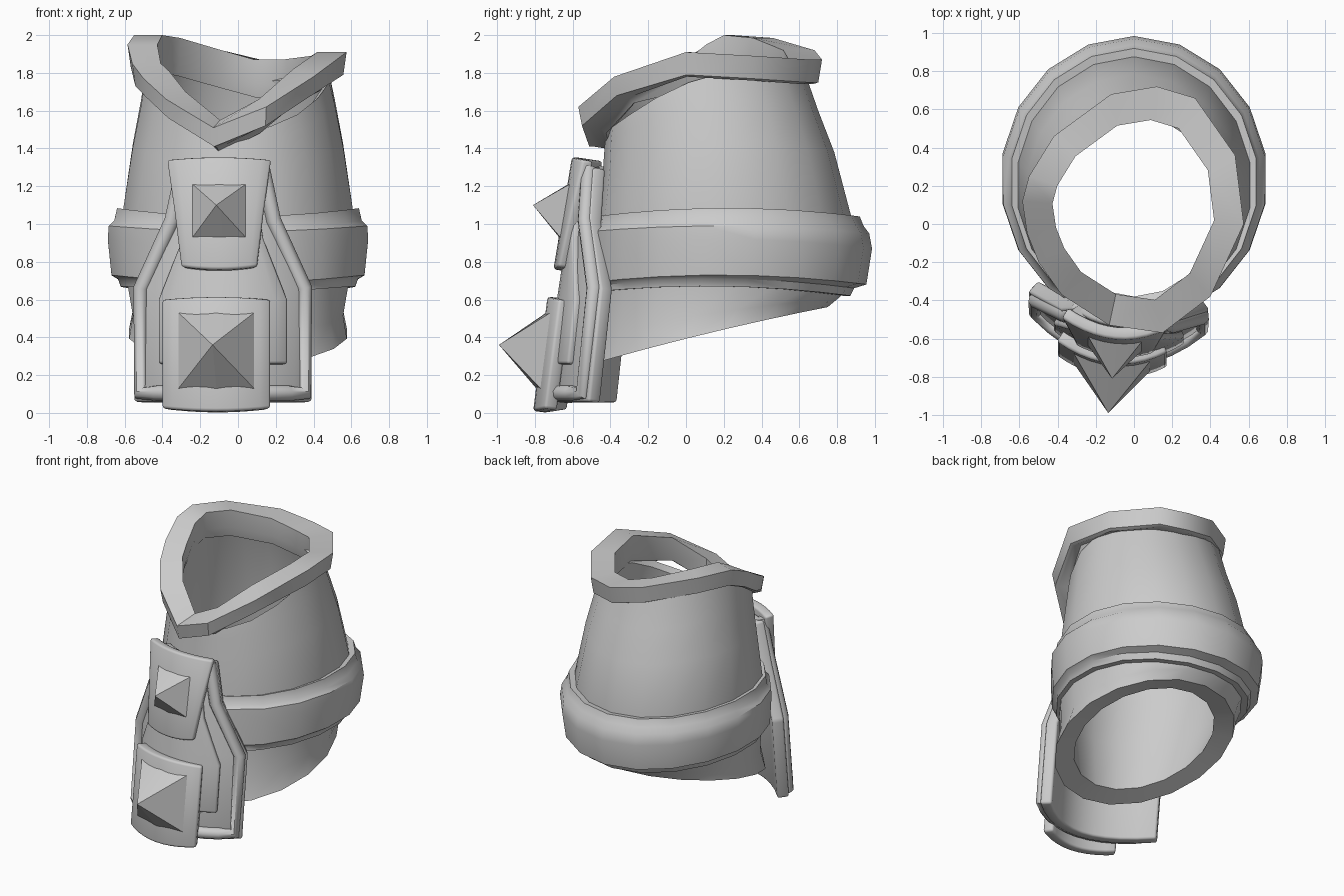
import bpy, math

if "Cube" in bpy.data.objects:
    bpy.data.objects.remove(bpy.data.objects["Cube"])


def make(name, verts, faces, angle=35):
    me = bpy.data.meshes.new(name)
    me.from_pydata(verts, [], faces)
    me.update()
    ob = bpy.data.objects.new(name, me)
    bpy.context.collection.objects.link(ob)
    smooth(ob, angle)
    return ob


def smooth(ob, angle):
    bpy.ops.object.select_all(action='DESELECT')
    ob.select_set(True)
    bpy.context.view_layer.objects.active = ob
    bpy.ops.object.shade_smooth_by_angle(angle=math.radians(angle))


def loft(name, rings, angle=35):
    """Closed band: skin successive rings and join the last to the first."""
    n, m = len(rings[0]), len(rings)
    faces = [(r * n + i, r * n + (i + 1) % n,
              (r + 1) % m * n + (i + 1) % n, (r + 1) % m * n + i)
             for r in range(m) for i in range(n)]
    return make(name, [p for r in rings for p in r], faces, angle)


def oval(rx, yf, yb, zf, zs, zb, tilt=0, n=18):
    """Oval ring whose height differs at front, sides and back."""
    pts = []
    for i in range(n):
        a = 2 * math.pi * i / n
        c, s = math.cos(a), math.sin(a)      # c = 1 at the front
        z = zs + c * (zf - zb) / 2 + c * c * ((zf + zb) / 2 - zs) - tilt * s
        pts.append((rx * s, (yf + yb) / 2 - c * (yb - yf) / 2, z))
    return pts


# hollow body: outside from bottom to top, then inside back down
loft("body_shell", [oval(*r) for r in (
    (.585, -.53, .75, .25, .42, .56),
    (.565, -.50, .81, .42, .53, .61),
    (.60, -.48, .86, .66, .72, .66),
    (.62, -.47, .88, 1.03, 1.06, 1.02),
    (.565, -.44, .785, 1.28, 1.42, 1.38),
    (.52, -.43, .70, 1.42, 1.65, 1.60),
    (.49, -.42, .63, 1.50, 1.82, 1.80, .04),
    (.44, -.38, .57, 1.47, 1.77, 1.76, .04),
    (.55, -.41, .81, 1.00, 1.03, 1.00),
    (.53, -.42, .78, .66, .72, .68),
    (.45, -.40, .61, .30, .44, .57))])

# wide belt with a lip on both edges
loft("belt", [oval(*r) for r in (
    (.59, -.45, .85, 1.03, 1.07, 1.03),
    (.65, -.48, .92, 1.04, 1.085, 1.04),
    (.665, -.49, .94, .98, 1.02, .99),
    (.695, -.51, .97, .96, .99, .95),
    (.70, -.51, .985, .88, .92, .87),
    (.68, -.51, .955, .69, .73, .68),
    (.645, -.49, .89, .67, .71, .66),
    (.63, -.49, .87, .64, .67, .62),
    (.58, -.45, .83, .64, .67, .62))], 40)

# uneven three-cornered collar
top = [(-.13, -.53, 1.51), (.15, -.57, 1.62), (.40, -.38, 1.78), (.575, 0, 1.91),
       (.53, .36, 1.89), (.32, .66, 1.87), (.12, .72, 1.87), (-.12, .68, 1.92),
       (-.42, .46, 1.985), (-.55, .25, 2.0), (-.585, .12, 1.95), (-.56, -.05, 1.85),
       (-.50, -.20, 1.77), (-.38, -.37, 1.66)]


def scaled(k, dz, front=0):
    return [(x * k, .07 + (y - .07) * k, min(z + dz + front * (y < -.1), 2.0))
            for x, y, z in top]


loft("collar", [scaled(.83, -.11), scaled(.93, -.13, .03), scaled(.97, -.12, .02),
                scaled(1, 0), scaled(.73, 0, .04), scaled(.74, -.13),
                scaled(.77, -.20, .06)], 40)


# curved front plates
def lerp(table, z):
    for (z0, v0), (z1, v1) in zip(table, table[1:]):
        if z <= z1:
            break
    return v0 + (v1 - v0) * (z - z0) / (z1 - z0)


def surf(u, z, depth, cx):
    return (cx + u, lerp(depth, z) + 1.05 * u * u - .1 * u, z)


def panel(name, rows, depth, thick, cx, arch=0, cols=10, bevel=.015):
    """Curved plate from (height, half width) rows, thickened backwards."""
    n, last = cols + 1, len(rows) - 1
    verts = []
    for i, (z, w) in enumerate(rows):
        for j in range(n):
            t = 2 * j / cols - 1
            x, y, z1 = surf(w * t, z, depth, cx)
            verts.append((x, y, z1 + arch * (1 - t * t) * (2 * i / last - 1)))
    faces = [(i * n + j, i * n + j + 1, (i + 1) * n + j + 1, (i + 1) * n + j)
             for i in range(last) for j in range(cols)]
    ob = make(name, verts, faces)
    sol = ob.modifiers.new("thickness", 'SOLIDIFY')
    sol.thickness, sol.offset = thick, -1
    bev = ob.modifiers.new("edge", 'BEVEL')
    bev.width, bev.segments = bevel, 2


MAIN_CX = -.08
main = [(0, -.71), (.66, -.64), (1.0, -.585), (1.35, -.53)]
outline = [(.06, .475), (.66, .475), (1.02, .31), (1.30, .25)]
panel("front_plate", outline, main, .08, MAIN_CX)

inner = [(z, y - .035) for z, y in main]
panel("raised_inner_panel", [(.26, .345), (.60, .345), (.92, .22), (1.2, .17)],
      inner, .06, MAIN_CX)

# rounded rim following the plate's sides and bottom
path = [(w - .042, z) for z, w in reversed(outline)]
path[-1] = (.433, .105)
path += [(.433 * (1 - i / 5), .105) for i in range(1, 10)]
path += [(-u, z) for u, z in reversed(path[:len(outline)])]
cu = bpy.data.curves.new("plate_rim", 'CURVE')
cu.dimensions = '3D'
cu.bevel_depth, cu.bevel_resolution, cu.use_fill_caps = .042, 2, True
sp = cu.splines.new('POLY')
sp.points.add(len(path) - 1)
for p, (u, z) in zip(sp.points, path):
    p.co = (*surf(u, z, main, MAIN_CX), 1)
rim = bpy.data.objects.new("plate_rim", cu)
bpy.context.collection.objects.link(rim)
bpy.ops.object.select_all(action='DESELECT')
rim.select_set(True)
bpy.context.view_layer.objects.active = rim
bpy.ops.object.convert(target='MESH')
smooth(rim, 50)


# studded plates: plate plus pyramid spike
def studded(name, rows, depth, thick, cx, z0, z1, half, apex):
    panel(name + "_plate", rows, depth, thick, cx, .015)
    zm = (z0 + z1) / 2
    ring = [(-1, z0), (0, z0), (1, z0), (1, zm), (1, z1), (0, z1), (-1, z1), (-1, zm)]
    verts = [surf(half * s, z, depth, cx) for s, z in ring] + [apex]
    faces = [(i, (i + 1) % 8, 8) for i in range(8)] + [tuple(range(7, -1, -1))]
    make(name + "_spike", verts, faces, 15)


studded("upper", [(.775, .205), (1.06, .24), (1.34, .28)],
        [(.77, -.70), (1.35, -.60)], .065, -.10, .93, 1.21, .14, (-.115, -.81, 1.10))
studded("lower", [(.025, .29), (.32, .29), (.60, .29)],
        [(0, -.81), (.61, -.73)], .075, -.115, .13, .53, .20, (-.135, -.99, .36))
